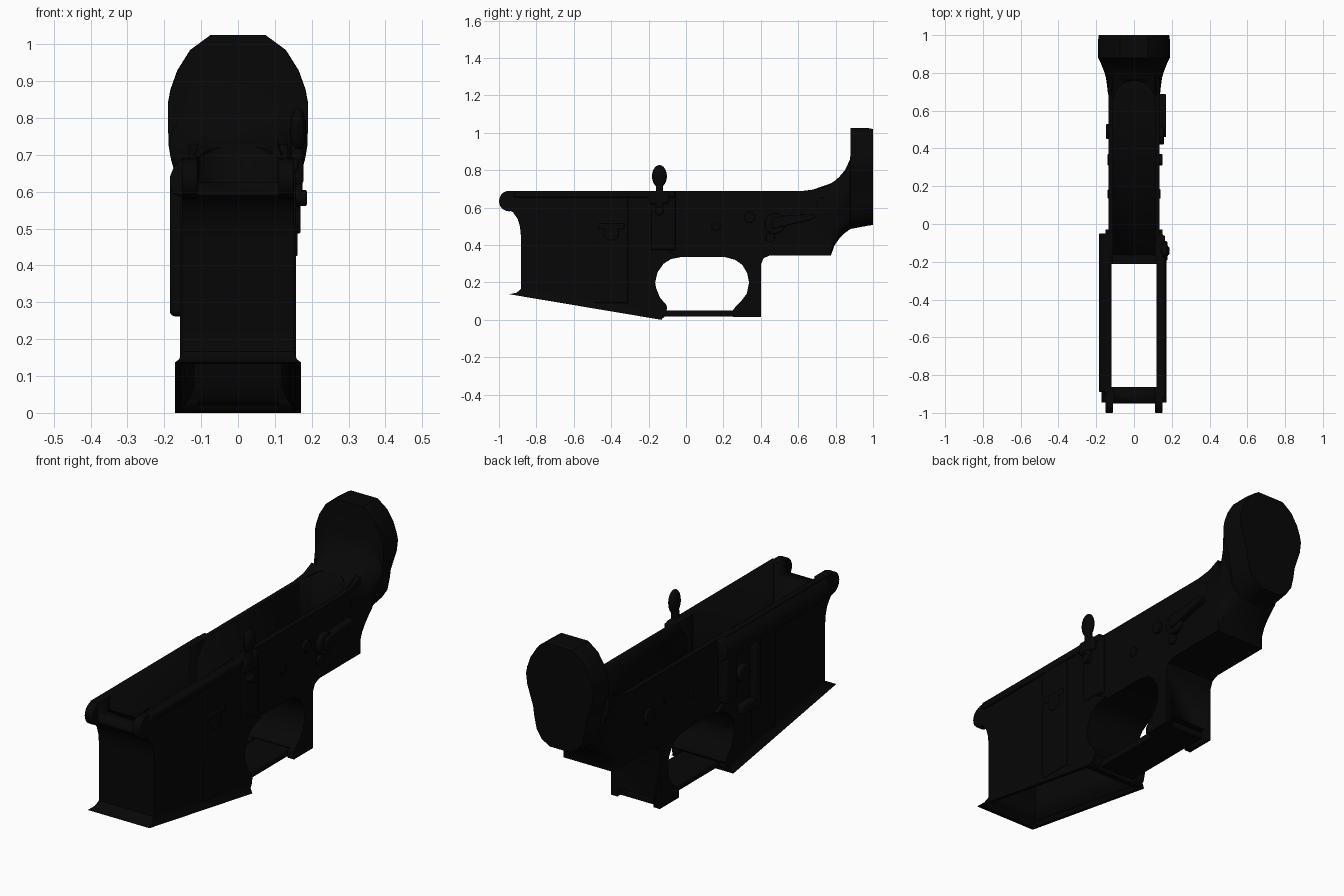
import bpy, bmesh, math
from mathutils import Vector

if "Cube" in bpy.data.objects:
    bpy.data.objects.remove(bpy.data.objects["Cube"])

black = bpy.data.materials.new("matte_black")
black.diffuse_color = (0.002, 0.002, 0.002, 1)
black.use_nodes = True
black.node_tree.nodes["Principled BSDF"].inputs["Base Color"].default_value = black.diffuse_color


def finish(name, bm, bevel=0, cutters=()):
    bmesh.ops.remove_doubles(bm, verts=bm.verts, dist=1e-5)
    bmesh.ops.recalc_face_normals(bm, faces=bm.faces)
    me = bpy.data.meshes.new(name)
    bm.to_mesh(me)
    bm.free()
    me.materials.append(black)
    ob = bpy.data.objects.new(name, me)
    bpy.context.collection.objects.link(ob)
    for c in cutters:
        m = ob.modifiers.new("cut", 'BOOLEAN')
        m.operation, m.solver, m.object = 'DIFFERENCE', 'EXACT', c
    if bevel:
        m = ob.modifiers.new("bevel", 'BEVEL')
        m.width, m.segments, m.limit_method = bevel, 3, 'ANGLE'
    bpy.ops.object.select_all(action='DESELECT')
    ob.select_set(True)
    bpy.context.view_layer.objects.active = ob
    bpy.ops.object.shade_smooth_by_angle(angle=math.radians(35))
    return ob


def loft(name, rings, **kw):
    bm = bmesh.new()
    rows = [[bm.verts.new(p) for p in r] for r in rings]
    n = len(rows[0])
    for a, b in zip(rows, rows[1:]):
        for i in range(n):
            bm.faces.new((a[i], a[(i + 1) % n], b[(i + 1) % n], b[i]))
    bm.faces.new(rows[0])
    bm.faces.new(rows[-1])
    return finish(name, bm, **kw)


def prism(name, pts, x0, x1, **kw):
    """Side profile (y, z) extruded across x."""
    return loft(name, [[(x, y, z) for y, z in pts] for x in (x0, x1)], **kw)


def box(name, x0, x1, y0, y1, z0, z1, **kw):
    return prism(name, [(y0, z0), (y1, z0), (y1, z1), (y0, z1)], x0, x1, **kw)


def disc(name, y, z, r, x0, x1, n=20, **kw):
    pts = [(y + r * math.cos(2 * math.pi * i / n), z + r * math.sin(2 * math.pi * i / n)) for i in range(n)]
    return prism(name, pts, x0, x1, **kw)


def rim(x, y0, y1, dz):
    """Rectangle lying on the sloping lower edge."""
    z = lambda y: max(0, .137 - (y + .945) * .1735) + dz
    return [(-x, y0, z(y0)), (x, y0, z(y0)), (x, y1, z(y1)), (-x, y1, z(y1))]


def cutter(ob):
    ob.hide_render = True
    ob.hide_viewport = True
    ob.display_type = 'WIRE'
    return ob


# hidden cutters: front well and its flared mouth, upper pocket, ear slot, gap between lugs
well = cutter(box("well_cutter", -.118, .118, -.862, -.212, -.2, 1.2))
mouth = cutter(loft("mouth_cutter", [rim(.115, -.858, -.216, .07), rim(.135, -.885, -.185, .03),
                                     rim(.16, -.925, -.155, -.004)]))
arc = [(.11 * math.cos(t * math.pi / 10), .65 + .11 * math.sin(t * math.pi / 10)) for t in range(11)]
plan = arc + [(-.11, -.3), (.11, -.3)]
pocket = cutter(loft("pocket_cutter", [[(x, y, z) for x, y in plan] for z in (.42, 1.2)]))
slot = cutter(box("ear_slot_cutter", -.1, .1, .2, .5, -.1, .06))
gap = cutter(box("lug_gap_cutter", -.107, .107, -1.1, -.8, .625, 1.1))

# main body: one side profile with the guard opening as part of the outline
window = [(-.165, .2), (-.152, .255), (-.12, .3), (-.08, .325), (-.03, .335), (.21, .335), (.26, .322),
          (.3, .295), (.327, .25), (.337, .2), (.325, .14), (.295, .1), (.265, .07), (.25, .05)]
body = window + [(.25, .015), (.4, .015), (.4, .295), (.415, .33), (.45, .345), (.775, .345),
                 (.775, .728), (.71, .7), (.63, .69), (-.1, .69), (-.165, .6)]
prism("receiver_body", body, -.135, .135, cutters=(pocket, slot))

# wider front housing
front = [(-.95, .69), (-.95, .59), (-.925, .575), (-.9, .54), (-.888, .5), (-.883, .45), (-.883, .165),
         (-.9, .15), (-.18, .02), (-.12, .03), (-.1, .06), (-.105, .08), (-.14, .12), (-.16, .17)] \
        + window[:5] + [(-.1, .37), (-.1, .69)]
prism("front_housing", front, -.152, .152, cutters=(well, pocket, gap, mouth))

# flared lip along the sloping lower edge
loft("lower_lip", [rim(.152, -.883, -.13, .04), rim(.16, -.905, -.125, .015), rim(.171, -.945, -.13, 0)],
     cutters=(well, mouth))

# front hinge lugs
for x0, x1 in ((-.152, -.11), (.11, .152)):
    disc("front_lug", -.945, .635, .055, x0, x1, bevel=.006)
    box("front_lug_top", x0, x1, -.945, -.862, .6, .69)

# guard bar and its front ears
box("guard_bar", -.098, .098, -.15, .385, .018, .05, bevel=.006)
for s in (-1, 1):
    disc("guard_ear", -.145, .045, .042, s * .11, s * .15)

# flared rear ring, lofted from the narrow body to the full round end
half = [(.075, 1.025), (.13, .985), (.165, .93), (.183, .88), (.19, .845), (.183, .79), (.165, .735),
        (.15, .69), (.143, .64), (.13, .58), (.1, .535), (.055, .51)]
outline = half + [(-x, z) for x, z in reversed(half)]
stations = [(.66, .36, .69), (.775, .346, .73), (.795, .40, .743), (.82, .435, .765), (.85, .465, .80),
            (.878, .485, .86), (.88, .486, 1.025), (.975, .504, 1.025), (1.0, .507, 1.02)]
rings = []
for y, zb, zt in stations:
    k = min(1, (y - .66) / .22) ** 2
    s = .98 if y == 1 else 1
    rings.append([(s * math.copysign(abs(x) * k + min(abs(x) * 1.6, .133) * (1 - k), x), y,
                   zb + (zt - zb) * (z - .51) / .515) for x, z in outline])
loft("rear_ring", rings, cutters=(pocket,))

# right side: fence rail, upright ribs and release button
rail = [(-.14, .585), (-.172, .59), (-.185, .605), (-.185, .64), (-.175, .665), (-.15, .69), (-.13, .69)]
loft("fence_rail", [[(x, y, z) for x, z in rail] for y in (-.89, -.05)], bevel=.008, cutters=(well,))
box("fence_upright_rear", -.185, -.13, -.15, -.06, .37, .62, bevel=.014)
box("fence_upright_front", -.185, -.14, -.34, -.29, .262, .62, bevel=.014)
box("fence_base", -.183, -.14, -.34, -.19, .265, .32, bevel=.014)
disc("release_button", -.22, .47, .045, -.178, -.14, bevel=.005)
box("right_front_panel", -.158, -.14, -.49, -.3, .1, .6, bevel=.004)

# left side: raised panels and catch bar
box("left_front_panel", .14, .157, -.49, -.31, .09, .68, bevel=.004)
box("catch_bar", .14, .163, -.47, -.33, .485, .515, bevel=.006)
disc("catch_pivot", -.4, .465, .04, .14, .162, bevel=.005)
box("catch_boss", .12, .158, -.19, -.055, .372, .69, bevel=.012)
box("left_top_rail", .13, .165, -.92, -.06, .655, .69, bevel=.008)

# lever with a rounded knob standing above the left wall
bm = bmesh.new()
bmesh.ops.create_uvsphere(bm, u_segments=16, v_segments=10, radius=1)
for v in bm.verts:
    v.co = Vector((.163 + v.co.x * .022, -.142 + v.co.y * .04, .768 + v.co.z * .06))
finish("lever_knob", bm)
box("lever_stem", .145, .175, -.16, -.124, .57, .73, bevel=.008)
box("lever_collar", .13, .178, -.195, -.09, .62, .688, bevel=.012)
disc("lever_pad", -.142, .583, .022, .14, .187, bevel=.006)

# selector lever and cross pins
disc("selector_hub", .475, .515, .055, .12, .158, bevel=.006)
prism("selector_lever", [(.46, .485), (.56, .51), (.67, .535), (.69, .55), (.68, .565), (.56, .56), (.46, .545)],
      .13, .17, bevel=.006)
disc("selector_stop", .45, .44, .025, .12, .15, bevel=.004)
disc("selector_end", .49, .515, .04, -.147, -.12, bevel=.004)
for y, z, r in ((.34, .55, .03), (.16, .5, .024), (.73, .62, .034)):
    disc("cross_pin", y, z, r, .12, .15 if y == .34 else .141, bevel=.003)
    disc("cross_pin_end", y, z, r, -.139, -.12, bevel=.003)
